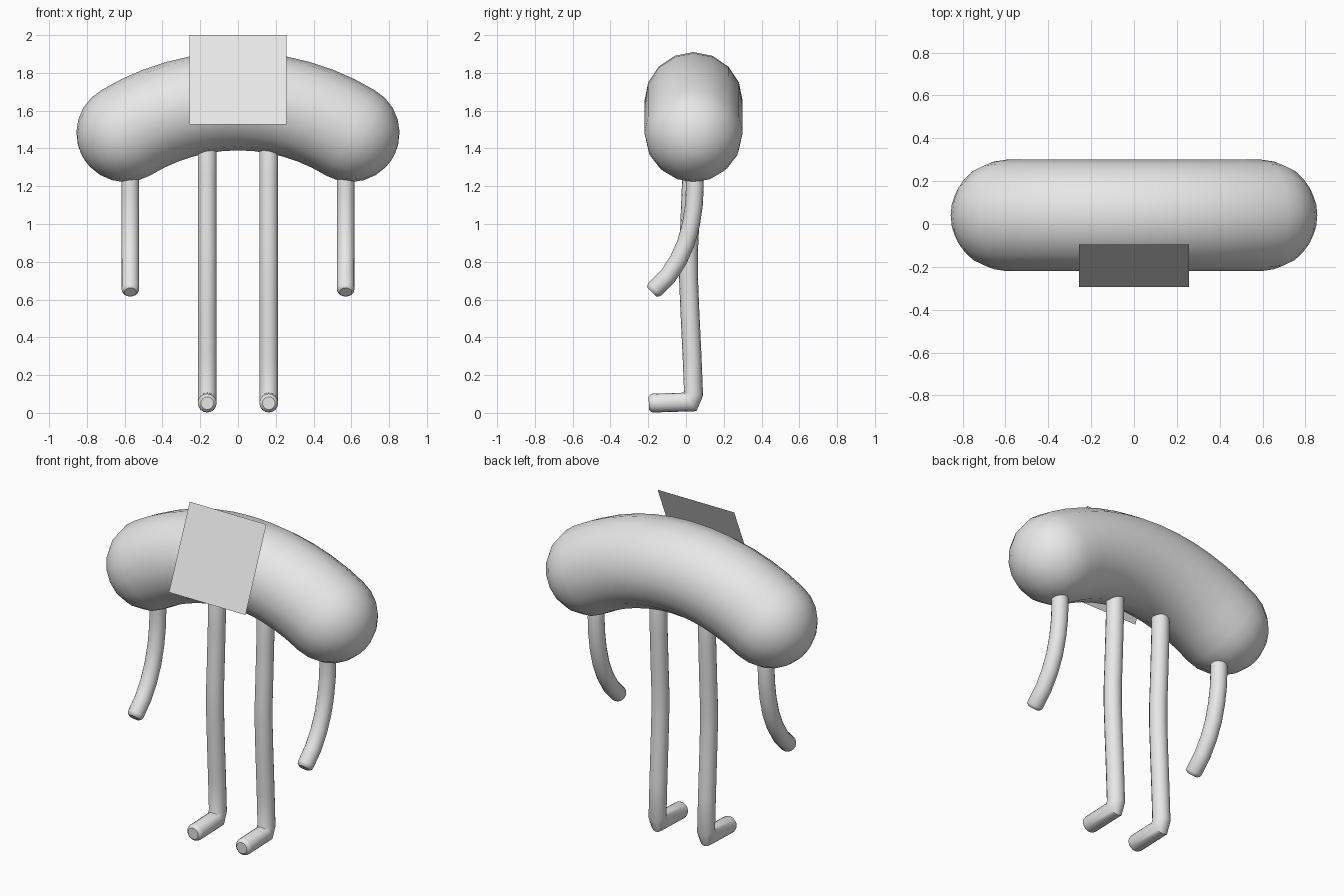
import bpy, bmesh, math
from mathutils import Vector

if "Cube" in bpy.data.objects:
    bpy.data.objects.remove(bpy.data.objects["Cube"])

grey = bpy.data.materials.new("light grey")
grey.diffuse_color = (0.8, 0.8, 0.8, 1)
grey.use_nodes = True
grey.node_tree.nodes["Principled BSDF"].inputs["Base Color"].default_value = grey.diffuse_color


def finish(name, bm, smooth=None):
    bmesh.ops.recalc_face_normals(bm, faces=bm.faces)
    me = bpy.data.meshes.new(name)
    bm.to_mesh(me)
    bm.free()
    me.materials.append(grey)
    ob = bpy.data.objects.new(name, me)
    bpy.context.collection.objects.link(ob)
    if smooth:
        bpy.ops.object.select_all(action='DESELECT')
        ob.select_set(True)
        bpy.context.view_layer.objects.active = ob
        bpy.ops.object.shade_smooth_by_angle(angle=math.radians(smooth))
    return ob


def tube(name, path, radius, side, cap, sides=16, smooth=40):
    """Sweep a circle along a planar path; side is the plane's normal,
    cap lists (distance past the end, radius factor) rings."""
    pts = [Vector(p) for p in path]
    side = Vector(side)
    rings = []

    def ring(c, n, rn, rs):
        rings.append([c + n * rn * math.cos(a) + side * rs * math.sin(a)
                      for a in (2 * math.pi * i / sides for i in range(sides))])

    d0 = (pts[1] - pts[0]).normalized()
    d1 = (pts[-1] - pts[-2]).normalized()
    for off, f in reversed(cap):
        ring(pts[0] - d0 * off, side.cross(d0), radius * f, radius * f)
    for i, p in enumerate(pts):
        a = (p - pts[i - 1]).normalized() if i else d0
        b = (pts[i + 1] - p).normalized() if i < len(pts) - 1 else d1
        t = (a + b).normalized()
        ring(p, side.cross(t), radius / t.dot(a), radius)   # mitred joint
    for off, f in cap:
        ring(pts[-1] + d1 * off, side.cross(d1), radius * f, radius * f)

    bm = bmesh.new()
    loops = [[bm.verts.new(v) for v in r] for r in rings]
    for r, s in zip(loops, loops[1:]):
        for i in range(sides):
            j = (i + 1) % sides
            bm.faces.new((r[i], r[j], s[j], s[i]))
    bm.faces.new(loops[0])
    bm.faces.new(loops[-1])
    return finish(name, bm, smooth)


# Body: arched sausage with hemispherical ends
R, r, half = 1.14, 0.26, math.radians(31.5)
arc = [(R * math.sin(a), 0.04, 1.65 - R + R * math.cos(a))
       for a in (half * (i / 6 - 1) for i in range(13))]
dome = [(r * math.sin(a), math.cos(a))
        for a in (math.radians(d) for d in (15, 30, 45, 60, 75, 86))]
tube("body", arc, r, (0, 1, 0), dome, smooth=60)

# Limbs: thin tubes with softly rounded tips
tip = [(0.012, 0.92), (0.022, 0.68)]
arm = [(0.04, 1.32), (0.047, 1.2), (0.042, 1.1), (0.027, 1.0), (0.0, 0.9),
       (-0.04, 0.81), (-0.095, 0.725), (-0.165, 0.655)]
leg = [(0.035, 1.5), (0.03, 1.25), (0.02, 1.0), (0.013, 0.85), (0.013, 0.72),
       (0.02, 0.55), (0.032, 0.3), (0.04, 0.1), (0.022, 0.058), (-0.175, 0.052)]
for s, label in ((-1, "left"), (1, "right")):
    tube(label + "_arm", [(0.57 * s, y, z) for y, z in arm], 0.047, (1, 0, 0), tip)
    tube(label + "_leg", [(0.163 * s, y, z) for y, z in leg], 0.05, (1, 0, 0), tip)

# Face plate: single flat sheet leaning back against the body
bm = bmesh.new()
bm.faces.new([bm.verts.new(v) for v in (
    (-0.257, -0.295, 1.527), (0.257, -0.295, 1.527),
    (0.257, -0.095, 2.0), (-0.257, -0.095, 2.0))])
me = finish("face_plate", bm).data
if me.polygons[0].normal.y > 0:
    me.flip_normals()
